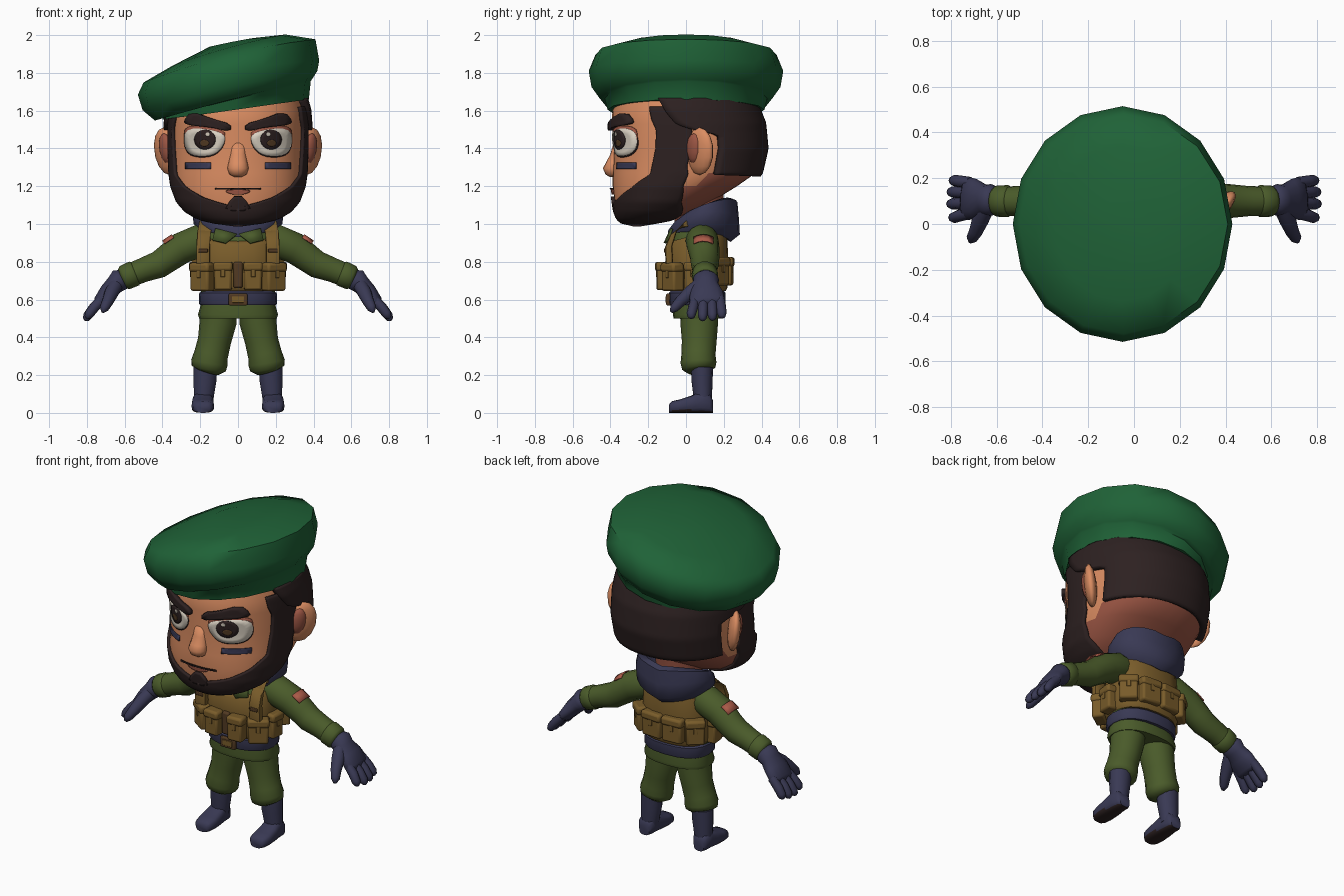
import bpy, bmesh, math
from mathutils import Vector as V, Matrix

if "Cube" in bpy.data.objects:
    bpy.data.objects.remove(bpy.data.objects["Cube"])

def material(name, r, g, b):
    m = bpy.data.materials.new(name)
    lin = [((c / 255 + 0.055) / 1.055) ** 2.4 for c in (r, g, b)]
    m.diffuse_color = (*lin, 1)
    m.use_nodes = True
    m.node_tree.nodes["Principled BSDF"].inputs["Base Color"].default_value = m.diffuse_color
    return m

BERET = material("beret green", 31, 98, 55)
HAIR = material("dark hair", 45, 33, 33)
SKIN = material("skin", 219, 141, 98)
BLUSH = material("deep skin", 156, 86, 68)
WHITE = material("eye white", 218, 209, 194)
NAVY = material("navy cloth", 57, 57, 84)
GREEN = material("uniform green", 74, 91, 42)
OCHRE = material("ochre canvas", 121, 92, 42)
BROWN = material("brown leather", 82, 58, 34)
RED = material("patch red", 170, 90, 72)

def make(name, verts, faces, mat, mirror=False, solid=0, bevel=0, recalc=True, rule=None, mat2=None, angle=40):
    me = bpy.data.meshes.new(name)
    me.from_pydata([tuple(v) for v in verts], [], faces)
    if recalc:
        bm = bmesh.new()
        bm.from_mesh(me)
        bmesh.ops.recalc_face_normals(bm, faces=bm.faces)
        bm.to_mesh(me)
        bm.free()
    me.materials.append(mat)
    if rule:
        me.materials.append(mat2)
    for p in me.polygons:
        p.use_smooth = True
        if rule and rule(p):
            p.material_index = 1
    me.set_sharp_from_angle(angle=math.radians(angle))
    ob = bpy.data.objects.new(name, me)
    bpy.context.collection.objects.link(ob)
    if mirror:
        ob.modifiers.new("mirror", 'MIRROR').merge_threshold = 0.0005
    if solid:
        s = ob.modifiers.new("thickness", 'SOLIDIFY')
        s.thickness, s.offset = solid, 0
    if bevel:
        b = ob.modifiers.new("bevel", 'BEVEL')
        b.width, b.segments = bevel, 2
    return ob

def spow(a, e):
    return math.copysign(abs(a) ** e, a)

def loft(name, rings, mat, sides=16, n=2.0, warp=None, **kw):
    """Skin closed rings given as (centre, half axis u, half axis v)."""
    vs, fs = [], []
    for c, u, v in rings:
        for i in range(sides):
            a = 2 * math.pi * i / sides
            p = V(c) + V(u) * spow(math.cos(a), 2 / n) + V(v) * spow(math.sin(a), 2 / n)
            vs.append(warp(p) if warp else p)
    for k in range(len(rings) - 1):
        for i in range(sides):
            a, b = k * sides + i, k * sides + (i + 1) % sides
            fs.append((a, b, b + sides, a + sides))
    fs += [tuple(range(sides)), tuple(range(len(vs) - sides, len(vs)))]
    return make(name, vs, fs, mat, **kw)

def fb(fy, fz, by, bz, rx):          # ring from its front and back points
    return ((0, (fy + by) / 2, (fz + bz) / 2), (rx, 0, 0), (0, (by - fy) / 2, (bz - fz) / 2))

def lr(xl, zl, xr, zr, ry):          # ring from its left and right points
    return (((xl + xr) / 2, 0, (zl + zr) / 2), ((xr - xl) / 2, 0, (zr - zl) / 2), (0, ry, 0))

def tube(name, pts, mat, sides=12, **kw):
    """Tube through (x, y, z, radius along y, other radius)."""
    rings = []
    for i, p in enumerate(pts):
        t = (V(pts[min(i + 1, len(pts) - 1)][:3]) - V(pts[max(i - 1, 0)][:3])).normalized()
        u = (V((0, 1, 0)) - t * t.y).normalized()
        rings.append((p[:3], u * p[3], t.cross(u) * p[-1]))
    return loft(name, rings, mat, sides, **kw)

def box(name, c, size, mat, rot=0, bevel=0.012, mirror=True):
    M = Matrix.Translation(c) @ Matrix.Rotation(math.radians(rot), 4, 'Z') @ Matrix.Diagonal((*size, 1))
    vs = [M @ V((x, y, z)) for x in (-.5, .5) for y in (-.5, .5) for z in (-.5, .5)]
    fs = [(0, 1, 3, 2), (4, 6, 7, 5), (0, 4, 5, 1), (2, 3, 7, 6), (0, 2, 6, 4), (1, 5, 7, 3)]
    return make(name, vs, fs, mat, mirror=mirror, bevel=bevel)

def lerp(table, z):                  # piecewise linear lookup
    for a, b in zip(table, table[1:]):
        if z <= b[0]:
            t = max(0, (z - a[0]) / (b[0] - a[0]))
            return [p + (q - p) * t for p, q in zip(a[1:], b[1:])]
    return list(table[-1][1:])

# Head shape: height, front y, back y, half width
HEAD = [(.997, -.27, -.25, .01), (1.005, -.325, -.2, .09), (1.03, -.355, -.05, .2), (1.07, -.37, .06, .268),
        (1.12, -.378, .14, .312), (1.2, -.388, .27, .342), (1.27, -.388, .37, .352), (1.4, -.382, .40, .357),
        (1.53, -.392, .388, .357), (1.6, -.39, .36, .352), (1.68, -.36, .32, .33)]
N = 2.2

def head_pt(deg, z, off=0):
    f, b, rx = lerp(HEAD, z)
    s, c = math.sin(math.radians(deg)), math.cos(math.radians(deg))
    x = 0 if deg in (0, 180) else (rx + off) * spow(s, 2 / N)
    return V((x, (f + b) / 2 - ((b - f) / 2 + off) * spow(c, 2 / N), z))

def face_pt(x, z, off):
    f, b, rx = lerp(HEAD, z)
    return V((x, (f + b) / 2 - (b - f) / 2 * max(0, 1 - abs(x / rx) ** N) ** (1 / N) - off, z))

def patch(name, z0, z1, rows, inner, outer, off, solid, mat, cols=16):
    """Shell lying on the head, bounded by angle tables over height."""
    vs, fs = [], []
    for r in range(rows + 1):
        z = z0 + (z1 - z0) * r / rows
        a, b = lerp(inner, z)[0], lerp(outer, z)[0]
        vs += [head_pt(a + (b - a) * c / cols, z, off) for c in range(cols + 1)]
    for r in range(rows):
        for c in range(cols):
            i = r * (cols + 1) + c
            fs.append((i, i + 1, i + cols + 2, i + cols + 1))
    return make(name, vs, fs, mat, mirror=True, solid=solid, recalc=False)

def decal(name, pts, off, mat, solid=0.005, rounds=2, mirror=True):
    """Outline in x, z (optionally rounded) laid on the face as a thin plate."""
    for _ in range(rounds):
        pts = [(p[0] * (1 - t) + q[0] * t, p[1] * (1 - t) + q[1] * t)
               for p, q in zip(pts, pts[1:] + pts[:1]) for t in (.25, .75)]
    n = len(pts)
    cx, cz = sum(p[0] for p in pts) / n, sum(p[1] for p in pts) / n
    vs = [face_pt(cx + (x - cx) * s, cz + (z - cz) * s, off) for s in (1, .7, .35) for x, z in pts]
    vs.append(face_pt(cx, cz, off))
    fs = [(k * n + i, k * n + (i + 1) % n, k * n + n + (i + 1) % n, k * n + n + i) for k in (0, 1) for i in range(n)]
    fs += [(2 * n + i, 2 * n + (i + 1) % n, 3 * n) for i in range(n)]
    return make(name, vs, fs, mat, mirror=mirror, solid=solid, recalc=False)

def disc(cx, cz, rx, rz):
    return [(cx + rx * math.cos(k * math.pi / 5), cz + rz * math.sin(k * math.pi / 5)) for k in range(10)]

def bar(x0, x1, z0, z1, k=6):        # straight strip outline
    xs = [x0 + (x1 - x0) * i / k for i in range(k + 1)]
    return [(x, z0) for x in xs] + [(x, z1) for x in reversed(xs)]

# Head with deeper skin under the skull
hv = [head_pt(i * 9, h[0]) for h in HEAD for i in range(40)]
hf = [(k * 40 + i, k * 40 + (i + 1) % 40, k * 40 + 40 + (i + 1) % 40, k * 40 + 40 + i)
      for k in range(len(HEAD) - 1) for i in range(40)]
make("head", hv, hf + [tuple(range(40)), tuple(range(len(hv) - 40, len(hv)))], SKIN,
     rule=lambda p: p.center.z < 1.27 and p.normal.z < -.35, mat2=BLUSH, angle=60)
loft("neck", [fb(-.06, .93, .19, .93, .13), fb(-.06, 1.05, .19, 1.05, .13), fb(-.1, 1.12, .2, 1.16, .15)], BLUSH)
patch("beard", .997, 1.62, 44, [(1.09, 0), (1.1, 9), (1.14, 32), (1.19, 50), (1.26, 65), (1.5, 69), (1.55, 66), (1.64, 64)],
      [(1.0, 180), (1.03, 150), (1.07, 125), (1.12, 108), (1.2, 96), (1.3, 91), (1.64, 95)], .007, .02, HAIR)
patch("hair", 1.265, 1.66, 28, [(1.47, 112), (1.5, 93), (1.53, 84), (1.66, 72)],
      [(1.2, 180), (1.7, 180)], .012, .05, HAIR)
decal("chin_tuft", [(-.065, 1.085), (-.03, 1.07), (.03, 1.07), (.065, 1.085), (.045, 1.12), (.02, 1.146), (-.02, 1.146),
                    (-.045, 1.12)], .008, HAIR, .018, 0, False)

# Face details
EYE = [(.07, 1.488), (.275, 1.516), (.288, 1.42), (.25, 1.36), (.13, 1.36), (.07, 1.42)]
decal("eye_line", [(x, z - .007) for x, z in EYE], .002, HAIR)
decal("eyelid", [(x, z + .014 if z > 1.45 else z + .03) for x, z in EYE], .004, BLUSH)
decal("eye_white", EYE, .008, WHITE)
decal("iris", disc(.175, 1.447, .058, .055), .013, HAIR)
decal("iris_glow", disc(.178, 1.428, .026, .018), .016, BROWN, .003)
decal("eye_glint", disc(.16, 1.475, .012, .011), .017, WHITE, .004)
decal("eyebrow", [(.04, 1.488), (.04, 1.53), (.13, 1.555), (.24, 1.595), (.28, 1.545), (.265, 1.525), (.14, 1.515)],
      .012, HAIR, .028, 1)
decal("cheek_stripe", bar(.143, .278, 1.292, 1.325), .005, NAVY, .005, 0)
decal("lower_lip", [(-.08, 1.182), (-.04, 1.156), (.04, 1.156), (.08, 1.182)], .006, BLUSH, .012, 2, False)
decal("mouth", bar(-.122, .122, 1.182, 1.191, 10), .014, HAIR, .006, 0, False)
loft("nose", [((0, y, z), (rx, 0, 0), (0, ry, 0)) for y, z, rx, ry in
              ((-.385, 1.25, .02, .02), (-.39, 1.262, .045, .036), (-.39, 1.295, .056, .05), (-.38, 1.325, .05, .044),
               (-.368, 1.37, .042, .032), (-.36, 1.43, .04, .024))], SKIN, 16, angle=80)

# Ears: flattened domes facing out and forward
def dome(name, c, w, t, h, mat):
    d, o = V((.65, .76, 0)), V((.76, -.65, 0))
    rings = [(V(c) + V((0, 0, h * math.sin(a))), d * w * math.cos(a), o * t * math.cos(a))
             for a in [math.radians(k) for k in (-88, -65, -40, -15, 15, 40, 65, 88)]]
    loft(name, rings, mat, 14, mirror=True, angle=80,
         warp=lambda p: V((p.x + .12 * (p.z - 1.385), p.y, p.z)))
dome("ear", (.378, .072, 1.385), .092, .036, .125, SKIN)
dome("ear_hollow", (.38, .042, 1.4), .046, .028, .08, BLUSH)

# Beret, with the crown bulging above its tilted rim
def crown(p):
    k = min(1, max(0, (p.z - .27 * p.x - 1.63) / .15))
    return V((p.x, p.y, p.z + .035 * k * max(0, 1 - ((p.x + .05) / .48) ** 2)))
loft("beret", [lr(-.40, 1.55, .375, 1.66, .415), lr(-.395, 1.56, .385, 1.755, .43), lr(-.44, 1.545, .392, 1.765, .455),
               lr(-.505, 1.60, .42, 1.81, .50), lr(-.53, 1.685, .43, 1.865, .515), lr(-.50, 1.745, .41, 1.975, .48),
               lr(-.35, 1.815, .25, 1.982, .34), lr(-.15, 1.905, .08, 1.952, .12)], BERET, 16, angle=60, warp=crown)

# Torso layers
loft("jacket", [fb(-.065, .5, .195, .5, .205), fb(-.07, .52, .2, .52, .212), fb(-.06, .58, .185, .58, .195),
                fb(-.08, .75, .2, .75, .2), fb(-.085, .88, .21, .88, .2), fb(-.065, .95, .2, .96, .18),
                fb(-.02, 1.01, .16, 1.02, .12)], GREEN, 20, n=2.4)
loft("belt", [fb(-.085, .57, .205, .57, .2), fb(-.09, .58, .21, .58, .207), fb(-.09, .635, .21, .635, .205),
              fb(-.08, .645, .2, .645, .19)], NAVY, 20, n=2.4)
box("buckle", (0, -.09, .6), (.1, .03, .062), BROWN, bevel=.006, mirror=False)
box("buckle_plate", (0, -.104, .6), (.066, .008, .034), OCHRE, bevel=.003, mirror=False)
loft("vest", [fb(-.09, .645, .21, .645, .195), fb(-.105, .665, .22, .665, .212), fb(-.11, .8, .222, .8, .214),
              fb(-.105, .885, .22, .95, .205), fb(-.09, .905, .205, .985, .19)], OCHRE, 20, n=2.5)
loft("vest_strap", [((x, y, z), (.036, 0, 0), (0, b, c)) for x, y, z, b, c in
                    ((.185, -.088, .79, .02, 0), (.185, -.092, .88, .02, .004), (.18, -.065, .955, .018, .012),
                     (.17, -.01, 1.0, .012, .02), (.165, .06, 1.01, .0, .02))], OCHRE, 12, n=5, mirror=True)
box("strap_clip", (.185, -.112, .86), (.05, .01, .022), BROWN, bevel=.004)
make("lapel", [(.005, -.09, .945), (.12, -.075, .975), (.135, -.097, .915), (.065, -.112, .898)], [(0, 3, 2, 1)],
     GREEN, mirror=True, solid=.014)
box("front_gap", (0, -.112, .73), (.05, .03, .14), BROWN, mirror=False)

# Pouches around the vest, each with a flap
for name, x, y, rot, w, z in (("front_pouch", .078, -.12, 4, .092, .72), ("side_pouch", .188, -.07, 35, .115, .715),
                              ("hip_pouch", .215, .04, 85, .09, .72),
                              ("back_pouch", .068, .212, 176, .125, .745), ("rear_side_pouch", .182, .172, 140, .105, .745)):
    box(name, (x, y, z), (w, .07, .14), OCHRE, rot)
    o = V((math.sin(math.radians(rot)), -math.cos(math.radians(rot)), 0)) * .005
    box(name + "_flap", V((x, y, z + .055)) + o, (w + .01, .074, .05), OCHRE, rot, .014)
    box(name + "_tab", V((x, y, z + .022)) + o * 6.6, (.024, .012, .045), OCHRE, rot, .003)

# Scarf draped low in front and high at the back
loft("scarf", [fb(-.06, .95, .2, .93, .17), fb(-.095, .93, .235, .905, .2), fb(-.095, .965, .285, .945, .235),
               fb(-.065, 1.0, .28, 1.03, .242), fb(-.04, 1.015, .272, 1.115, .225), fb(-.02, 1.01, .24, 1.13, .18),
               fb(0, .98, .19, 1.07, .13)], NAVY, 20, angle=60,
     warp=lambda p: V((p.x, p.y, p.z + .2 * abs(p.x))))

# Sleeves, cuffs and shoulder patch
tube("sleeve", [(.12, .08, .93, .07), (.2, .085, .912, .088), (.3, .092, .872, .085), (.37, .1, .82, .077),
                (.42, .1, .785, .074), (.5, .1, .757, .066), (.56, .1, .733, .064)], GREEN, 14, mirror=True, angle=60)
tube("cuff", [(.54, .1, .742, .06), (.55, .1, .738, .07), (.6, .1, .716, .068), (.615, .1, .71, .055)],
     GREEN, 14, mirror=True, angle=70)
d, up = V((.83, 0, -.56)), V((.56, 0, .83))
pv = [V((.305, .092, .868)) + d * s + up * .087 * math.cos(a) + V((0, .087 * math.sin(a), 0))
      for s in (-.005, .055) for a in [math.radians(k) for k in (-36, -18, 0, 18, 36)]]
make("shoulder_patch", pv, [(i, i + 1, i + 6, i + 5) for i in range(4)], RED, mirror=True, solid=.007, recalc=False)

# Gloves
tube("glove_palm", [(.6, .105, .72, .05, .045), (.625, .105, .705, .07, .062), (.65, .105, .68, .066, .052),
                    (.69, .108, .64, .088, .046), (.73, .112, .59, .095, .036), (.745, .115, .57, .08, .02)],
     NAVY, 14, mirror=True, angle=70)
for i, (y, dy, k) in enumerate(((.18, .005, .88), (.136, .002, .98), (.092, -.002, 1), (.048, -.01, .9))):
    pts = [(.715, y, .605, .026), (.715 + .05 * k, y + dy, .605 - .05 * k, .027), (.715 + .08 * k, y + dy * 2, .605 - .09 * k, .025),
           (.715 + .09 * k, y + dy * 2, .605 - .11 * k, .018), (.715 + .093 * k, y + dy * 2, .605 - .118 * k, .006)]
    tube("finger_%d" % (i + 1), pts, NAVY, 8, mirror=True, angle=80)
tube("thumb", [(.645, .075, .68, .038), (.67, .02, .635, .038), (.69, -.03, .59, .031), (.708, -.062, .555, .025),
               (.715, -.078, .535, .009)], NAVY, 10, mirror=True, angle=80)

# Trousers and boots
tube("trouser_leg", [(.1, .068, .56, .1, .095), (.106, .07, .48, .1, .098), (.125, .07, .38, .092, .088), (.142, .066, .31, .09, .09),
                     (.152, .066, .265, .095, .097), (.155, .068, .235, .088, .092), (.16, .07, .218, .06, .06)],
     GREEN, 16, mirror=True, angle=60)
tube("boot_shaft", [(.172, .085, .24, .058, .064), (.175, .085, .17, .056, .062), (.18, .088, .1, .05, .055),
                    (.184, .088, .05, .047, .052)], NAVY, 14, mirror=True)
loft("boot_foot", [((.186, y, z), (rx, 0, 0), (0, 0, z)) for y, z, rx in
                   ((-.09, .022, .035), (-.075, .031, .052), (-.03, .036, .06), (.03, .046, .058),
                    (.08, .058, .052), (.125, .05, .048), (.142, .034, .034))], NAVY, 16, n=3, mirror=True,
     rule=lambda p: p.normal.z < -.6 and p.center.z < .03, mat2=HAIR, angle=50)
